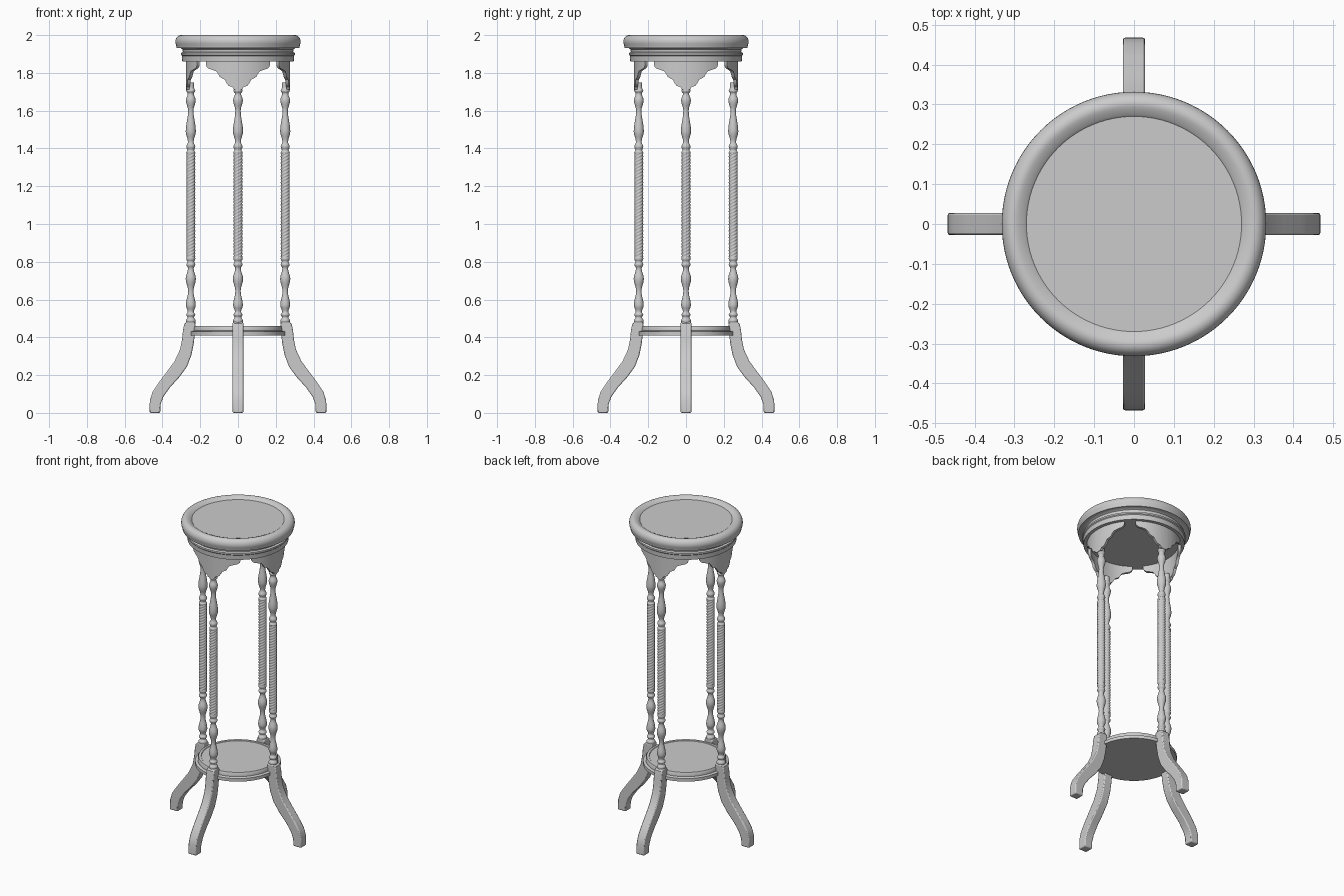
import bpy, bmesh, math
from mathutils import Matrix

cube = bpy.data.objects.get("Cube")
if cube:
    bpy.data.objects.remove(cube, do_unlink=True)

grey = bpy.data.materials.new("plain grey")
grey.use_nodes = True
colour = (0.6, 0.6, 0.6, 1)
grey.diffuse_color = colour
grey.node_tree.nodes["Principled BSDF"].inputs["Base Color"].default_value = colour


def finish(bm, name, angle=35, bevel=0):
    """Turn a bmesh into a shaded object."""
    bmesh.ops.remove_doubles(bm, verts=bm.verts, dist=1e-5)
    bmesh.ops.recalc_face_normals(bm, faces=bm.faces)
    mesh = bpy.data.meshes.new(name)
    bm.to_mesh(mesh)
    bm.free()
    mesh.materials.append(grey)
    obj = bpy.data.objects.new(name, mesh)
    bpy.context.collection.objects.link(obj)
    if bevel:
        mod = obj.modifiers.new("bevel", 'BEVEL')
        mod.width, mod.segments = bevel, 2
        mod.limit_method, mod.angle_limit = 'ANGLE', math.radians(50)
    bpy.ops.object.select_all(action='DESELECT')
    bpy.context.view_layer.objects.active = obj
    obj.select_set(True)
    bpy.ops.object.shade_smooth_by_angle(angle=math.radians(angle))
    return obj


def skin(rings, closed=True, caps=True):
    """Join rings of points with quads."""
    bm = bmesh.new()
    loops = [[bm.verts.new(p) for p in ring] for ring in rings]
    n = len(loops[0])
    for a, b in zip(loops, loops[1:]):
        for i in range(n if closed else n - 1):
            j = (i + 1) % n
            bm.faces.new((a[i], a[j], b[j], b[i]))
    if caps:
        bm.faces.new(loops[0][::-1])
        bm.faces.new(loops[-1])
    return bm


def lathe(name, profile, segments=64, x=0, angle=35):
    rings = [[(x + r * math.cos(t), r * math.sin(t), z)
              for t in (math.tau * i / segments for i in range(segments))]
             for r, z in profile]
    return finish(skin(rings), name, angle)


def smooth_profile(points, steps=4):
    """Ease between the turning's widest and narrowest points."""
    out = []
    for (r0, z0), (r1, z1) in zip(points, points[1:]):
        for k in range(steps):
            t = k / steps
            ease = (1 - math.cos(math.pi * t)) / 2
            out.append((r0 + (r1 - r0) * ease, z0 + (z1 - z0) * t))
    return out + [points[-1]]


def four_around(obj):
    """Repeat a part on all four sides."""
    base = obj.name
    obj.name = base + "_left"
    for k, side in enumerate(("back", "right", "front"), 1):
        copy = obj.copy()
        copy.name = base + "_" + side
        copy.matrix_world = Matrix.Rotation(k * math.pi / 2, 4, 'Z')
        bpy.context.collection.objects.link(copy)


# Dished top with rounded rim, cove and lower band
rim = [(0.302 + 0.03 * math.cos(a), 1.965 + 0.035 * math.sin(a))
       for a in (math.radians(d) for d in range(-30, 121, 15))]
lathe("top", [(0.295, 1.86), (0.297, 1.89), (0.302, 1.895), (0.302, 1.905),
              (0.292, 1.91), (0.294, 1.925), (0.305, 1.932), (0.325, 1.932)]
      + rim + [(0.275, 1.99), (0.27, 1.985)], 96)

# Lower shelf with moulded edge
lathe("shelf", [(0.25, 0.41), (0.25, 0.43), (0.235, 0.435), (0.235, 0.45),
                (0.23, 0.46), (0.215, 0.46), (0.213, 0.457)], 96)

# Turned column ends
lower = [(0.025, 0.47), (0.026, 0.49), (0.017, 0.505), (0.024, 0.52),
         (0.016, 0.535), (0.026, 0.57), (0.014, 0.645), (0.027, 0.71),
         (0.015, 0.765), (0.024, 0.785), (0.018, 0.8), (0.024, 0.815), (0.022, 0.83)]
upper = [(0.022, 1.37), (0.024, 1.38), (0.018, 1.39), (0.024, 1.41),
         (0.015, 1.435), (0.027, 1.49), (0.014, 1.6), (0.026, 1.655),
         (0.016, 1.69), (0.024, 1.705), (0.018, 1.72), (0.018, 1.75)]
four_around(lathe("lower_turning", smooth_profile(lower), 24, 0.25, 60))
four_around(lathe("upper_turning", smooth_profile(upper), 24, 0.25, 60))

# Rope-twisted middle of each column
rings, levels, segments, lobes, turns = [], 192, 24, 4, 8
for k in range(levels + 1):
    twist = math.tau * turns * k / levels
    ring = []
    for i in range(segments):
        t = math.tau * i / segments
        r = 0.0205 + 0.0035 * abs(math.cos(lobes * (t - twist) / 2))
        ring.append((0.25 + r * math.cos(t), r * math.sin(t), 0.825 + 0.55 * k / levels))
    rings.append(ring)
four_around(finish(skin(rings), "rope_shaft", 40))

# Splayed legs cut from a curved side profile
outer = [(0.272, 0.482), (0.284, 0.472), (0.291, 0.44), (0.296, 0.39), (0.307, 0.335),
         (0.335, 0.275), (0.375, 0.22), (0.42, 0.16), (0.453, 0.11), (0.467, 0.065), (0.468, 0)]
inner = [(0.228, 0.482), (0.226, 0.465), (0.227, 0.43), (0.234, 0.37), (0.247, 0.305),
         (0.27, 0.245), (0.31, 0.19), (0.36, 0.135), (0.395, 0.085), (0.41, 0.045), (0.412, 0)]
half = 0.028
rings = [[(a, -half, za), (a, half, za), (b, half, zb), (b, -half, zb)]
         for (a, za), (b, zb) in zip(outer, inner)]
four_around(finish(skin(rings), "leg", 35, 0.006))

# Scalloped apron brackets curved under the top
edge = [(0.17, 1.845), (0.166, 1.832), (0.155, 1.822), (0.135, 1.816), (0.115, 1.808),
        (0.105, 1.795), (0.098, 1.78), (0.085, 1.772), (0.07, 1.765), (0.062, 1.748),
        (0.05, 1.732), (0.03, 1.725), (0.022, 1.712), (0, 1.708)]
outline = [(-y, z) for y, z in edge] + edge[-2::-1]
rings = []
for y, z in outline:
    t = math.asin(y / 0.275)
    rings.append([(r * math.cos(t), r * math.sin(t), h)
                  for r, h in ((0.258, z), (0.275, z), (0.275, 1.87), (0.258, 1.87))])
four_around(finish(skin(rings), "apron_bracket", 35))
